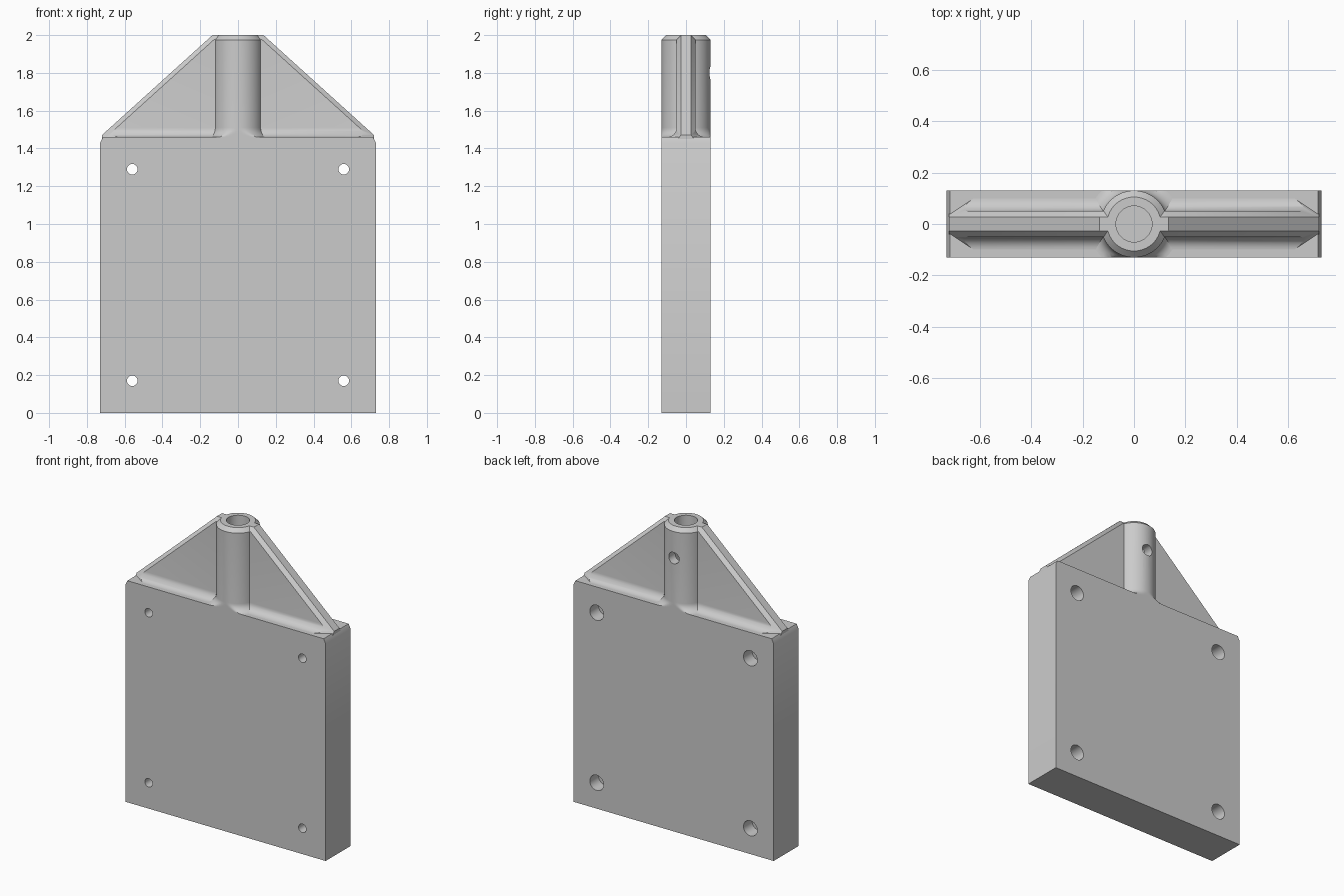
import bpy, bmesh, math
from mathutils import Vector, Matrix

if "Cube" in bpy.data.objects:
    bpy.data.objects.remove(bpy.data.objects["Cube"])

grey = bpy.data.materials.new("plain_grey")
grey.use_nodes = True
colour = (0.6, 0.6, 0.6, 1)
grey.diffuse_color = colour
grey.node_tree.nodes["Principled BSDF"].inputs["Base Color"].default_value = colour

HALF_W, HALF_D, DECK, TOP = 0.73, 0.13, 1.46, 2.0
FILLET = 0.05


def finish(bm, name):
    bmesh.ops.remove_doubles(bm, verts=bm.verts, dist=1e-5)
    bmesh.ops.recalc_face_normals(bm, faces=bm.faces)
    mesh = bpy.data.meshes.new(name)
    bm.to_mesh(mesh)
    bm.free()
    mesh.materials.append(grey)
    ob = bpy.data.objects.new(name, mesh)
    bpy.context.collection.objects.link(ob)
    return ob


def prism(points, offset):
    """Extrude a closed outline of 3D points along an offset."""
    bm = bmesh.new()
    face = bm.faces.new([bm.verts.new(p) for p in points])
    geom = bmesh.ops.extrude_face_region(bm, geom=[face], use_keep_orig=True)["geom"]
    moved = [g for g in geom if isinstance(g, bmesh.types.BMVert)]
    bmesh.ops.translate(bm, verts=moved, vec=offset)
    return bm


def drill(target, x, z, radius, y0, y1):
    """Cut a round hole along y."""
    bm = bmesh.new()
    place = Matrix.Translation((x, (y0 + y1) / 2, z)) @ Matrix.Rotation(math.pi / 2, 4, 'X')
    bmesh.ops.create_cone(bm, cap_ends=True, segments=32, radius1=radius,
                          radius2=radius, depth=y1 - y0, matrix=place)
    cutter = finish(bm, "hole_cutter")
    cutter.hide_render = True
    mod = target.modifiers.new("hole", 'BOOLEAN')
    mod.operation, mod.solver, mod.object = 'DIFFERENCE', 'EXACT', cutter
    bpy.context.view_layer.objects.active = target
    bpy.ops.object.modifier_apply(modifier=mod.name)
    bpy.data.objects.remove(cutter)


def smooth(ob):
    bpy.ops.object.select_all(action='DESELECT')
    ob.select_set(True)
    bpy.context.view_layer.objects.active = ob
    bpy.ops.object.shade_smooth_by_angle(angle=math.radians(30))


def fillet_arc(start, steps=8):
    """Concave quarter arc from a wall down to the deck: (distance, height)."""
    for i in range(steps + 1):
        a = math.pi / 2 * i / steps
        yield (start + FILLET * (1 - math.cos(a)), DECK + FILLET * (1 - math.sin(a)))


# Base block with clipped upper corners and counterbored screw holes
side = [(HALF_W, 0), (HALF_W, 1.43), (0.715, DECK)]
outline = side + [(-x, z) for x, z in reversed(side)]
block = finish(prism([(x, -HALF_D, z) for x, z in outline], (0, 2 * HALF_D, 0)), "base_block")
for x in (-0.56, 0.56):
    for z in (0.17, 1.29):
        drill(block, x, z, 0.028, -0.2, 0.2)
        drill(block, x, z, 0.05, 0.04, 0.2)
smooth(block)

# Gusset webs with a filleted foot, trimmed to the slope and chamfered
slope = Vector((0.52, 0, 0.575)).normalized()
peak = Vector((0.135, 0, TOP))
half = [(0.05, 2.1)] + list(fillet_arc(0.05)) + [(0.05 + FILLET, 1.44)]
section = half + [(-y, z) for y, z in reversed(half)]
for sign, label in ((1, "left"), (-1, "right")):
    bm = prism([(0.09, y, z) for y, z in section], (0.63, 0, 0))
    for normal in (slope, Vector((0, 0, 1))):
        for tilt in (0, 1, -1):
            point = peak + Vector((0, 0.027 * tilt, 0))
            cut = bmesh.ops.bisect_plane(
                bm, geom=bm.verts[:] + bm.edges[:] + bm.faces[:], plane_co=point,
                plane_no=normal + Vector((0, tilt, 0)), clear_outer=True)
            rim = [g for g in cut["geom_cut"] if isinstance(g, bmesh.types.BMEdge)]
            bmesh.ops.holes_fill(bm, edges=rim)
    for v in bm.verts:
        v.co.x *= sign
    smooth(finish(bm, label + "_gusset"))

# Central socket: turned tube with a blind bore and a flared foot
profile = [(0, 1.5), (0.07, 1.5), (0.07, TOP), (0.105, TOP), (0.13, 1.975)]
profile += list(fillet_arc(0.13)) + [(0.13 + FILLET, 1.44), (0, 1.44)]
bm = bmesh.new()
verts = [bm.verts.new((r, 0, z)) for r, z in profile]
edges = [bm.edges.new(pair) for pair in zip(verts, verts[1:])]
bmesh.ops.spin(bm, geom=verts + edges, cent=(0, 0, 0), axis=(0, 0, 1),
               angle=2 * math.pi, steps=64)
for v in bm.verts:
    v.co.y = max(-HALF_D, min(HALF_D, v.co.y))
socket = finish(bm, "socket_tube")
drill(socket, 0, 1.8, 0.038, 0.02, 0.2)
smooth(socket)
